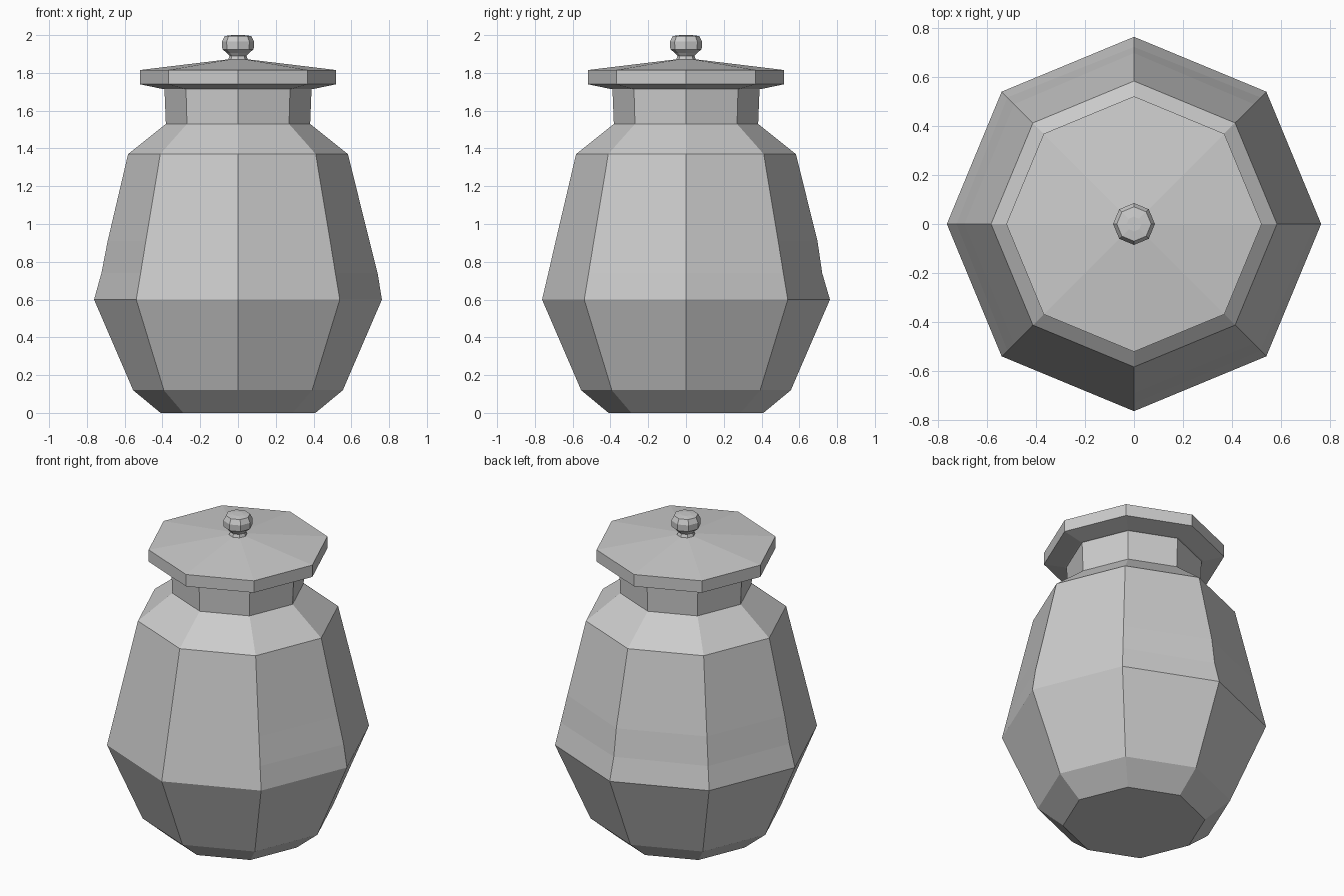
import bpy, bmesh
from math import cos, sin, pi

cube = bpy.data.objects.get("Cube")
if cube:
    bpy.data.objects.remove(cube, do_unlink=True)

SIDES = 8

clay = bpy.data.materials.new("grey clay")
clay.use_nodes = True
colour = (0.6, 0.6, 0.6, 1)
clay.diffuse_color = colour
clay.node_tree.nodes["Principled BSDF"].inputs["Base Color"].default_value = colour


def turned(name, profile, dents=None):
    """Octagonal turned part from (radius, height) pairs; dents shift chosen corners."""
    bm = bmesh.new()
    rings = []
    for level, (r, z) in enumerate(profile):
        ring = []
        for i in range(SIDES):
            a = 2 * pi * i / SIDES
            rr = r + (dents or {}).get((level, i), 0)
            ring.append(bm.verts.new((rr * cos(a), rr * sin(a), z)))
        rings.append(ring)
    for low, high in zip(rings, rings[1:]):
        for i in range(SIDES):
            j = (i + 1) % SIDES
            bm.faces.new((low[i], low[j], high[j], high[i]))
    bm.faces.new(rings[0][::-1])
    bm.faces.new(rings[-1])
    bmesh.ops.recalc_face_normals(bm, faces=bm.faces)
    mesh = bpy.data.meshes.new(name)
    bm.to_mesh(mesh)
    bm.free()
    mesh.materials.append(clay)
    obj = bpy.data.objects.new(name, mesh)
    bpy.context.collection.objects.link(obj)
    return obj


# Jar body with slightly uneven upper belly, shoulder and neck
turned("jar_body",
       [(0.41, 0), (0.555, 0.12), (0.762, 0.6), (0.729, 0.74), (0.69, 0.91),
        (0.582, 1.37), (0.382, 1.53), (0.39, 1.73)],
       dents={(3, 0): 0.01, (3, 2): -0.008, (3, 4): -0.006, (4, 0): 0.006, (4, 2): 0.006})

# Flat lid with a shallow sloping top
turned("lid", [(0.40, 1.715), (0.52, 1.74), (0.52, 1.815), (0.05, 1.872)])

# Knob on the lid
turned("lid_knob", [(0.055, 1.865), (0.045, 1.89), (0.058, 1.905), (0.083, 1.925),
                    (0.085, 1.965), (0.07, 1.995), (0.03, 2.0)])
